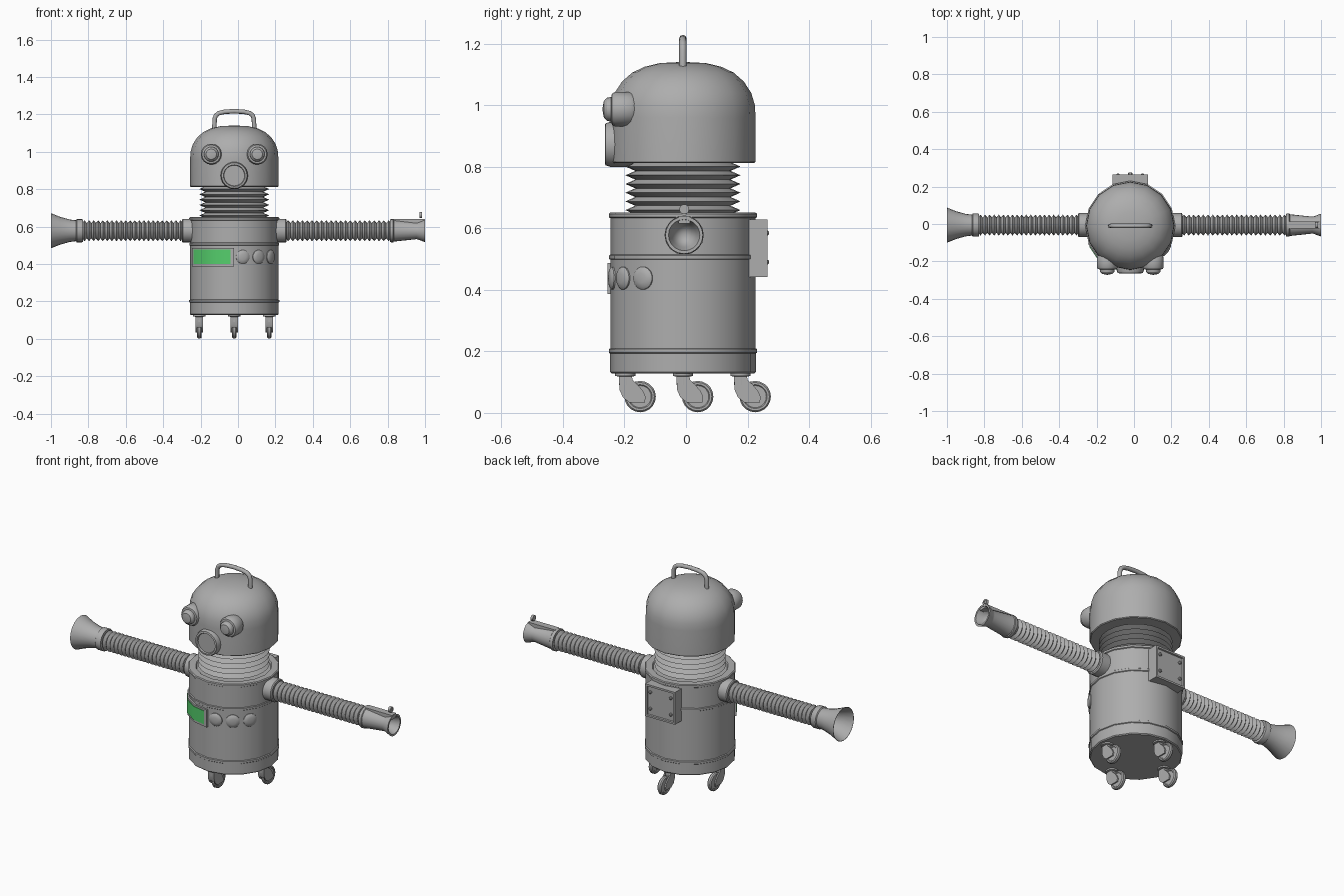
import bpy, bmesh, math
from mathutils import Vector

if "Cube" in bpy.data.objects:
    bpy.data.objects.remove(bpy.data.objects["Cube"])

CX, CY, ARM_Z = -0.02, -0.01, 0.578
R = 0.236  # body radius (16 sides)


def material(name, rgb):
    m = bpy.data.materials.new(name)
    m.diffuse_color = (*rgb, 1)
    m.use_nodes = True
    m.node_tree.nodes["Principled BSDF"].inputs["Base Color"].default_value = m.diffuse_color
    return m


GREY = material("grey_metal", (0.42, 0.42, 0.42))
GREEN = material("green_screen", (0.09, 0.62, 0.15))


def finish(bm, name, mat=GREY):
    bmesh.ops.remove_doubles(bm, verts=bm.verts, dist=1e-5)
    bmesh.ops.recalc_face_normals(bm, faces=bm.faces)
    me = bpy.data.meshes.new(name)
    bm.to_mesh(me)
    bm.free()
    me.materials.append(mat)
    ob = bpy.data.objects.new(name, me)
    bpy.context.collection.objects.link(ob)
    return ob


def lathe(name, profile, loc, axis=(0, 0, 1), n=16):
    """Spin (radius, height) points around an axis through loc."""
    bm = bmesh.new()
    q = Vector((0, 0, 1)).rotation_difference(Vector(axis))
    rings = []
    for r, h in profile:
        ring = []
        for i in range(n):
            a = 2 * math.pi * i / n
            p = Vector((r * math.cos(a), r * math.sin(a), h))
            ring.append(bm.verts.new(q @ p + Vector(loc)))
        rings.append(ring)
    for lo, hi in zip(rings, rings[1:]):
        for i in range(n):
            j = (i + 1) % n
            bm.faces.new((lo[i], lo[j], hi[j], hi[i]))
    return finish(bm, name)


def bellows(r_out, r_in, h0, h1, count):
    step = (h1 - h0) / count
    pts = [(r_in, h0)]
    for i in range(count):
        pts += [(r_out, h0 + (i + 0.5) * step), (r_in, h0 + (i + 1) * step)]
    return pts


def box(name, lo, hi, inset=None):
    """Box between two corners; optionally a sunken panel on its +y face."""
    bm = bmesh.new()
    bmesh.ops.create_cube(bm, size=1)
    for v in bm.verts:
        v.co = [(a + b) / 2 + c * (b - a) for a, b, c in zip(lo, hi, v.co)]
    if inset:
        bm.normal_update()
        back = [f for f in bm.faces if f.normal.y > 0.9]
        bmesh.ops.inset_region(bm, faces=back, thickness=inset, depth=0)
        bmesh.ops.inset_region(bm, faces=back, thickness=0.003, depth=-0.008)
    return finish(bm, name)


def prism(name, outline, x0, x1):
    """Extrude a (y, z) outline along x."""
    bm = bmesh.new()
    f = bm.faces.new([bm.verts.new((x0, y, z)) for y, z in outline])
    new = bmesh.ops.extrude_face_region(bm, geom=[f])["geom"]
    bmesh.ops.translate(bm, vec=(x1 - x0, 0, 0),
                        verts=[g for g in new if isinstance(g, bmesh.types.BMVert)])
    return finish(bm, name)


def wrapped_panel(name, angles, r0, r1, z0, z1, mat):
    """Plate that follows the facets of the body."""
    bm = bmesh.new()
    rows = []
    for t in angles:
        mid = (math.floor(t / 22.5) + 0.5) * 22.5
        k = math.cos(math.radians(11.25)) / math.cos(math.radians(t - mid))
        s, c = math.sin(math.radians(t)), math.cos(math.radians(t))
        rows.append([bm.verts.new((CX + k * r * s, CY - k * r * c, z))
                     for r, z in ((r0, z0), (r1, z0), (r1, z1), (r0, z1))])
    for a, b in zip(rows, rows[1:]):
        for i in range(4):
            j = (i + 1) % 4
            bm.faces.new((a[i], a[j], b[j], b[i]))
    bm.faces.new(rows[0])
    bm.faces.new(rows[-1])
    return finish(bm, name, mat)


# Body with raised bands, ribbed neck, domed head
lathe("body", [(0, .128), (.232, .128), (.237, .133), (.237, .193), (.241, .196),
               (.241, .207), (R, .21), (R, .498), (.24, .501), (.24, .512), (R, .515),
               (R, .633), (.241, .636), (.241, .647), (.236, .651), (.2, .651),
               (.195, .645), (0, .645)], (CX, CY, 0))
lathe("neck", bellows(.187, .155, .645, .815, 6), (CX, CY, 0), n=24)
lathe("head", [(0, .812), (.232, .812), (.236, .816), (.236, .96), (.234, 1.0), (.222, 1.04),
               (.198, 1.077), (.165, 1.106), (.125, 1.125), (.075, 1.137), (0, 1.141)],
      (CX, CY, 0))

# Carrying handle on the head
curve = bpy.data.curves.new("head_handle", "CURVE")
curve.dimensions = "3D"
curve.bevel_depth, curve.bevel_resolution, curve.use_fill_caps = 0.012, 2, True
half = [(.107, 1.1), (.105, 1.175), (.098, 1.195), (.082, 1.207), (.05, 1.214)]
path = [(-x, z) for x, z in half] + [(0, 1.217)] + half[::-1]
spline = curve.splines.new("POLY")
spline.points.add(len(path) - 1)
for p, (x, z) in zip(spline.points, path):
    p.co = (CX + x, CY, z, 1)
curve.materials.append(GREY)
bpy.context.collection.objects.link(bpy.data.objects.new("head_handle", curve))

# Eyes and mouth
for side in (-1, 1):
    lathe("eye", [(0, 0), (.025, .003), (.045, .02), (.056, .038), (.056, .09), (.05, .1),
                  (.04, .102), (.038, .115), (.028, .126), (0, .131)],
          (CX + side * .123, -.141, .987), (0, -1, 0))
lathe("mouth", [(0, 0), (.073, 0), (.073, .075), (.068, .09), (.058, .092), (.055, .083),
                (0, .083)], (CX, -.172, .873), (0, -1, 0), 24)

# Chest screen and three buttons, one per facet
wrapped_panel("screen_frame", (-67.4, -45, -22.5, -0.1), .225, .246, .387, .487, GREY)
wrapped_panel("screen", (-63, -45, -22.5, -4.5), .24, .249, .4, .477, GREEN)
for t in (11.25, 33.75, 56.25):
    d = Vector((math.sin(math.radians(t)), -math.cos(math.radians(t)), 0))
    lathe("button", [(.037, 0), (.037, .012), (.03, .018), (.016, .021), (0, .022)],
          Vector((CX, CY, .438)) + d * .224, d)

# Back hatch with rivets
box("back_hatch", (CX - .095, .19, .442), (CX + .095, .265, .628), .015)
for x in (-.065, .065):
    for z in (.49, .585):
        lathe("rivet", [(.009, 0), (.009, .009), (.005, .014), (0, .015)],
              (CX + x, .255, z), (0, 1, 0), 8)

# Ribbed arms
for side in (-1, 1):
    loc = (CX, CY + .004, ARM_Z)
    lathe("shoulder_collar", [(0, .15), (.064, .15), (.064, .275), (.058, .28), (.04, .28)],
          loc, (side, 0, 0))
    lathe("arm_hose", bellows(.056, .041, .275, .838 if side > 0 else .813, 22),
          loc, (side, 0, 0))

# Funnel hand on the left
lathe("funnel_hand", [(.03, .808), (.06, .81), (.062, .815), (.062, .842), (.056, .846),
                      (.06, .88), (.074, .93), (.094, .98), (.092, .98), (.07, .93),
                      (.052, .88), (0, .86)], (CX, CY + .004, ARM_Z), (-1, 0, 0), 20)

# Nozzle hand on the right, with a top rail and knob
lathe("nozzle_hand", [(.03, .83), (.06, .833), (.062, .838), (.062, .85), (.058, .853),
                      (.045, .975), (.048, .985), (.061, 1.02), (.051, 1.02), (.04, .985),
                      (0, .9)], (CX, CY + .004, ARM_Z), (1, 0, 0), 20)
box("nozzle_rail", (.825, CY - .015, .615), (.998, CY + .023, .64))
lathe("nozzle_knob", [(0, 0), (.016, 0), (.016, .014), (.008, .014), (.008, .01), (0, .01)],
      (.97, CY + .004, .662), (1, 0, 0), 12)

# Four casters, each a stem, a fork and a wheel
for dx, dy in ((.187, 0), (-.187, 0), (0, .187), (0, -.187)):
    x, y = CX + dx, CY + dy
    lathe("caster_stem", [(.033, .13), (.033, .12), (.021, .118), (.021, .09), (0, .09)],
          (x, y, 0), n=12)
    side_shape = [(-.021, .118), (.021, .118), (.024, .106), (.04, .092), (.058, .07),
                  (.066, .052), (.063, .034), (.013, .034), (-.008, .05), (-.019, .075)]
    for s in (-1, 1):
        prism("caster_fork", [(y + a, z) for a, z in side_shape],
              x + s * .013, x + s * .02)
    prism("caster_bridge", [(y - .021, .118), (y + .021, .118), (y + .02, .1),
                            (y - .004, .082), (y - .012, .06), (y - .019, .075)],
          x - .013, x + .013)
    lathe("caster_wheel", [(0, -.009), (.036, -.009), (.039, -.012), (.046, -.012),
                           (.051, -.006), (.051, .006), (.046, .012), (.039, .012),
                           (.036, .009), (0, .009)], (x, y + .048, .053), (1, 0, 0), 20)

# Smooth shading with sharp edges kept
meshes = [o for o in bpy.context.scene.objects if o.type == "MESH"]
for o in meshes:
    o.select_set(True)
bpy.context.view_layer.objects.active = meshes[0]
bpy.ops.object.shade_smooth_by_angle(angle=math.radians(32))
